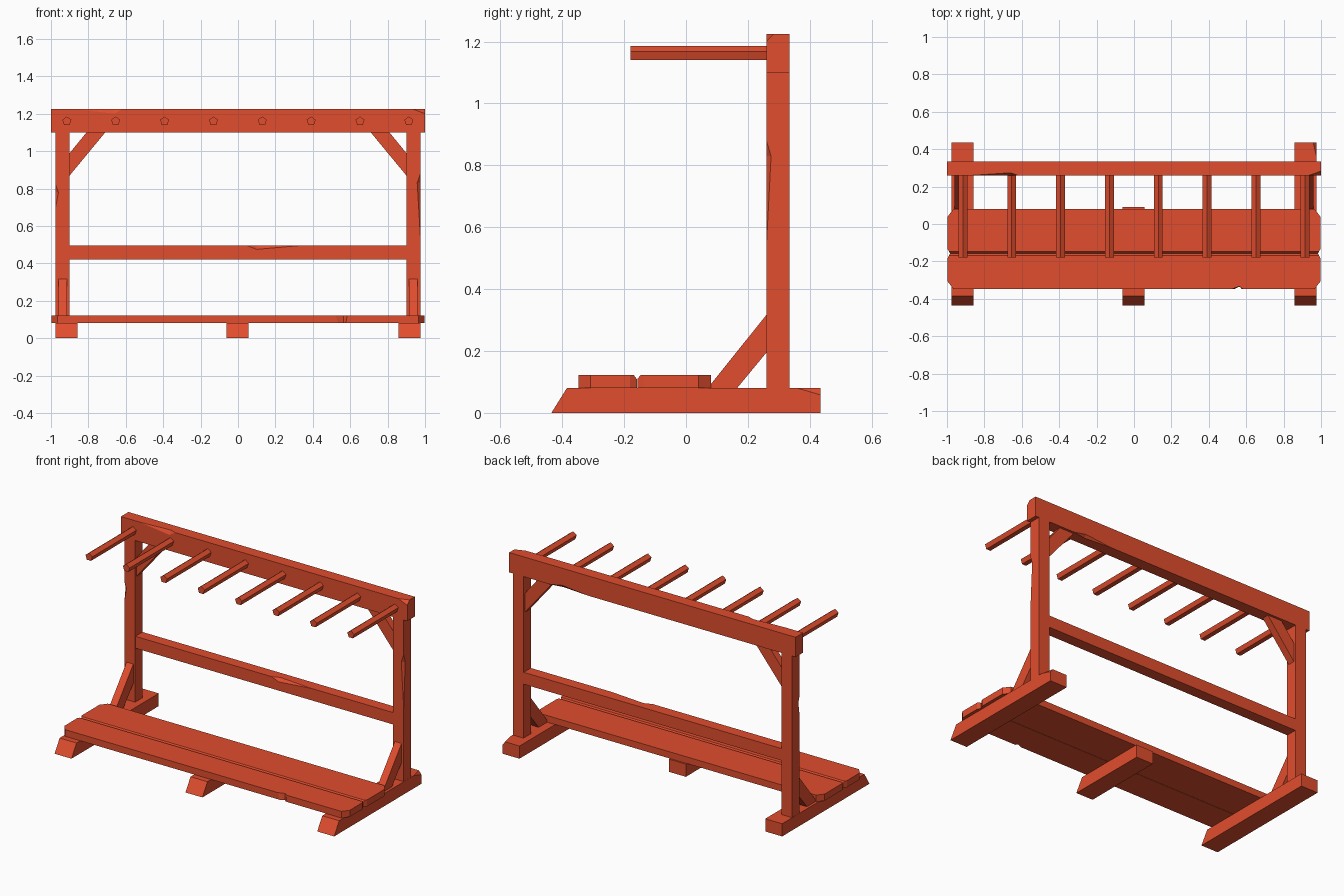
import bpy, bmesh
from math import sin, cos, pi
from mathutils import Vector

if "Cube" in bpy.data.objects:
    bpy.data.objects.remove(bpy.data.objects["Cube"])

paint = bpy.data.materials.new("red_paint")
paint.diffuse_color = (0.75, 0.075, 0.027, 1)
paint.use_nodes = True
paint.node_tree.nodes["Principled BSDF"].inputs["Base Color"].default_value = paint.diffuse_color


def make(name, bm):
    bmesh.ops.recalc_face_normals(bm, faces=bm.faces)
    me = bpy.data.meshes.new(name)
    bm.to_mesh(me)
    bm.free()
    ob = bpy.data.objects.new(name, me)
    bpy.context.collection.objects.link(ob)
    me.materials.append(paint)
    return ob


def prism(name, pts, axis, lo, hi):
    """Extrude a 2D outline along an axis (the outline uses the other two axes in order)."""
    bm = bmesh.new()

    def place(p, t):
        c = list(p)
        c.insert("xyz".index(axis), t)
        return bm.verts.new(c)
    a = [place(p, lo) for p in pts]
    b = [place(p, hi) for p in pts]
    bm.faces.new(a)
    bm.faces.new(b[::-1])
    for i in range(len(a)):
        j = (i + 1) % len(a)
        bm.faces.new((a[i], a[j], b[j], b[i]))
    return make(name, bm)


def box(name, x0, x1, y0, y1, z0, z1):
    return prism(name, [(x0, y0), (x1, y0), (x1, y1), (x0, y1)], "z", z0, z1)


def chip(ob, *pts):
    """Cut away the convex hull of some points."""
    bm = bmesh.new()
    for p in pts:
        bm.verts.new(Vector(p))
    bmesh.ops.convex_hull(bm, input=bm.verts)
    cutter = make("chip_cutter", bm)
    cutter.hide_render = True
    mod = ob.modifiers.new("chip", "BOOLEAN")
    mod.operation = "DIFFERENCE"
    mod.solver = "EXACT"
    mod.object = cutter
    bpy.context.view_layer.objects.active = ob
    bpy.ops.object.modifier_apply(modifier=mod.name)
    bpy.data.objects.remove(cutter)


# Feet with slanted fronts
def foot(name, x, back):
    return prism(name, [(-0.435, 0), (back, 0), (back, 0.08), (-0.385, 0.08)],
                 "x", x - 0.059, x + 0.059)


foot("middle_foot", -0.003, 0.09)
feet, posts = {}, {}
for side, s in (("left", -1), ("right", 1)):
    feet[side] = foot(side + "_foot", s * 0.917, 0.435)
    # Uprights
    x0, x1 = sorted((s * 0.90, s * 0.975))
    posts[side] = box(side + "_post", x0, x1, 0.26, 0.335, 0.08, 1.10)
    # Lower brace from foot to post
    x0, x1 = sorted((s * 0.913, s * 0.960))
    prism(side + "_lower_brace", [(0.07, 0.08), (0.165, 0.08), (0.26, 0.195), (0.26, 0.317)],
          "x", x0, x1)
    # Upper corner brace
    prism(side + "_upper_brace", [(s * 0.90, 0.87), (s * 0.90, 0.99), (s * 0.81, 1.10),
                                  (s * 0.71, 1.10)], "y", 0.275, 0.32)

# Rails
beam = box("top_beam", -1, 1, 0.26, 0.335, 1.10, 1.225)
rail = box("middle_rail", -0.90, 0.90, 0.262, 0.333, 0.42, 0.495)

# Five-sided pegs
for i in range(8):
    cx = -0.915 + i * 0.2612
    prism(f"peg_{i + 1}", [(cx + 0.025 * sin(k * 2 * pi / 5), 1.16 + 0.025 * cos(k * 2 * pi / 5))
                           for k in range(5)], "y", -0.18, 0.262)

# Shelf planks with clipped corners
def plank(name, y_in, y_out):
    d = 1 if y_out > y_in else -1
    half = [(0.965, y_out), (0.996, y_out - d * 0.04), (0.996, y_in + d * 0.022), (0.984, y_in)]
    return prism(name, half + [(-x, y) for x, y in reversed(half)], "z", 0.08, 0.122)


front = plank("front_plank", -0.159, -0.348)
back = plank("back_plank", -0.157, 0.08)
for p in (front, back):
    # Worn groove along the joint
    chip(p, *[(x, y, z) for x in (-1.1, 1.1)
              for y, z in ((-0.158, 0.108), (-0.179, 0.136), (-0.137, 0.136))])
chip(front, (0.52, -0.348, 0.13), (0.585, -0.348, 0.13), (0.562, -0.334, 0.13),
     (0.54, -0.348, 0.07), (0.575, -0.348, 0.07), (0.565, -0.336, 0.07),
     (0.55, -0.38, 0.13), (0.55, -0.38, 0.07))

# Chips on the edges and corners
chip(beam, (0.935, 0.26, 1.225), (1, 0.283, 1.225), (1, 0.26, 1.2), (1.05, 0.21, 1.275))
chip(beam, (-0.87, 0.26, 1.225), (-0.62, 0.26, 1.225), (-0.66, 0.274, 1.225),
     (-0.66, 0.26, 1.2), (-0.7, 0.21, 1.275))
chip(beam, (0.45, 0.335, 1.10), (0.72, 0.335, 1.10), (0.63, 0.32, 1.10),
     (0.63, 0.335, 1.117), (0.6, 0.385, 1.05))
chip(rail, (0.05, 0.262, 0.495), (0.33, 0.262, 0.495), (0.1, 0.282, 0.495),
     (0.1, 0.262, 0.475), (0.15, 0.212, 0.545))
chip(posts["right"], (0.975, 0.26, 0.54), (0.975, 0.26, 0.88), (0.975, 0.275, 0.83),
     (0.958, 0.26, 0.83), (1.025, 0.21, 0.75))
chip(posts["left"], (-0.975, 0.26, 0.70), (-0.975, 0.26, 0.82), (-0.975, 0.272, 0.78),
     (-0.96, 0.26, 0.78), (-1.025, 0.21, 0.77))
chip(feet["right"], (0.976, 0.36, 0.08), (0.958, 0.435, 0.08), (0.976, 0.435, 0.058),
     (1.03, 0.485, 0.13))
